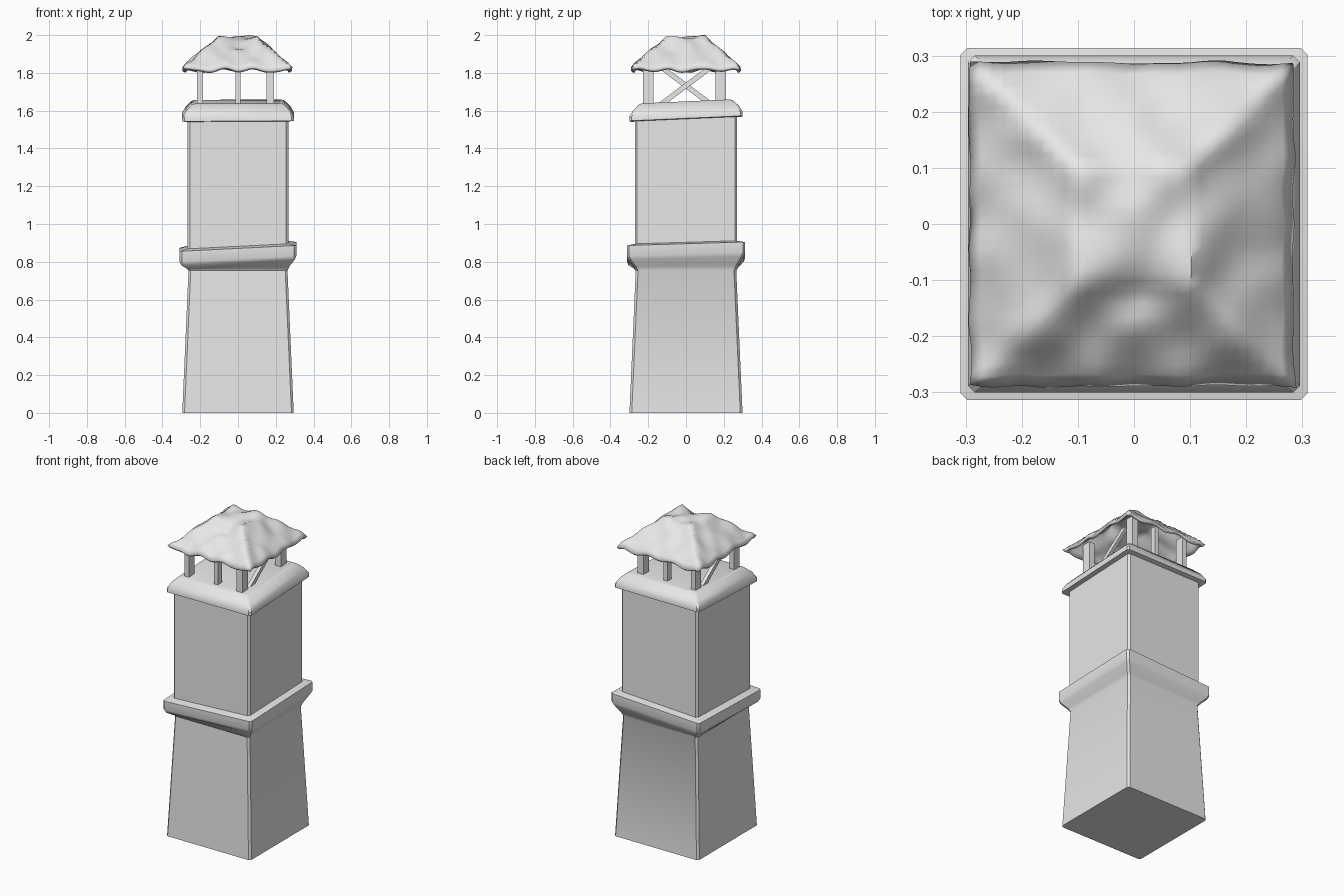
import bpy, bmesh, math
from mathutils import Vector, noise

cube = bpy.data.objects.get("Cube")
if cube:
    bpy.data.objects.remove(cube, do_unlink=True)

stone = bpy.data.materials.new("pale grey")
stone.use_nodes = True
GREY = (0.8, 0.8, 0.8, 1)
stone.diffuse_color = GREY
stone.node_tree.nodes["Principled BSDF"].inputs["Base Color"].default_value = GREY


def add_object(name, bm, smooth=None):
    bmesh.ops.recalc_face_normals(bm, faces=bm.faces)
    mesh = bpy.data.meshes.new(name)
    bm.to_mesh(mesh)
    bm.free()
    mesh.materials.append(stone)
    obj = bpy.data.objects.new(name, mesh)
    bpy.context.collection.objects.link(obj)
    if smooth:
        bpy.ops.object.select_all(action="DESELECT")
        obj.select_set(True)
        bpy.context.view_layer.objects.active = obj
        bpy.ops.object.shade_smooth_by_angle(angle=math.radians(smooth))
    return obj


def square_ring(bm, half, z, tilt, chamfer=0.012):
    # Square outline with clipped corners, leaning by tilt
    a, b = half, half - chamfer
    ring = []
    for x, y in ((a, b), (b, a), (-b, a), (-a, b), (-a, -b), (-b, -a), (b, -a), (a, -b)):
        ring.append(bm.verts.new((x, y * 1.015, z + tilt[0] * x + tilt[1] * y)))
    return ring


def square_loft(name, levels):
    bm = bmesh.new()
    rings = [square_ring(bm, *level) for level in levels]
    for low, high in zip(rings, rings[1:]):
        for i in range(8):
            j = (i + 1) % 8
            bm.faces.new((low[i], low[j], high[j], high[i]))
    bm.faces.new(rings[0])
    bm.faces.new(rings[-1])
    return add_object(name, bm, 35)


def beam(name, start, end, width, depth):
    # Rectangular timber between two points, width along x, depth along y
    bm = bmesh.new()
    ends = []
    for p in (start, end):
        ends.append([bm.verts.new(Vector(p) + Vector((sx * width / 2, sy * depth / 2, 0)))
                     for sx, sy in ((-1, -1), (1, -1), (1, 1), (-1, 1))])
    low, high = ends
    for i in range(4):
        j = (i + 1) % 4
        bm.faces.new((low[i], low[j], high[j], high[i]))
    bm.faces.new(low)
    bm.faces.new(high)
    return add_object(name, bm)


# Tower: tapered base, slanted ledge and upper shaft
LEVEL, LEDGE, CAP = (0, 0), (0.05, 0.03), (0.005, 0.045)
square_loft("tower_body", [
    (0.295, 0, LEVEL), (0.262, 0.755, LEVEL), (0.272, 0.772, (0.02, 0.01)),
    (0.300, 0.805, LEDGE), (0.309, 0.825, LEDGE), (0.309, 0.88, LEDGE),
    (0.267, 0.89, LEDGE), (0.267, 1.57, CAP)])

# Sloping cap on the shaft
square_loft("tower_cap", [
    (0.284, 1.555, CAP), (0.296, 1.558, CAP), (0.296, 1.578, CAP), (0.276, 1.612, CAP),
    (0.245, 1.643, CAP), (0.228, 1.648, CAP)])

# Posts: three along the front and three along the back
for side, y in (("front", -0.2), ("back", 0.185)):
    for place, x, width, depth in (("right", -0.2, 0.032, 0.055), ("middle", 0, 0.026, 0.04),
                                   ("left", 0.17, 0.04, 0.055)):
        beam(f"{side}_{place}_post", (x, y, 1.62), (x, y, 1.87), width, depth)

# One diagonal brace on each flank, leaning opposite ways
for side, x, lean in (("left", 0.175, 1), ("right", -0.2, -1)):
    beam(f"{side}_brace", (x, -0.15 * lean, 1.62), (x, 0.13 * lean, 1.83), 0.022, 0.045)


# Sagging thatched roof: a draped sheet with a dished top
def roof_height(x, y):
    r = max(abs(x), abs(y))
    points = ((0, 1.975), (0.1, 1.98), (0.135, 1.95), (0.2, 1.895), (0.265, 1.84), (0.3, 1.80))
    for (r0, z0), (r1, z1) in zip(points, points[1:]):
        if r <= r1:
            z = z0 + (z1 - z0) * (r - r0) / (r1 - r0)
            break
    else:
        z = points[-1][1]
    # Hollow on the front of the crown
    dent = math.exp(-((x - 0.01) / 0.07) ** 2 - ((y + 0.12) / 0.05) ** 2)
    ripple = noise.noise(Vector((x * 11, y * 11, 4)))
    wave = 0.008 * math.cos(x * 34) * math.cos(y * 34)
    return min(z + 0.016 * ripple + wave - 0.025 * dent, 1.99)


bm = bmesh.new()
bmesh.ops.create_grid(bm, x_segments=28, y_segments=28, size=0.289)
for v in bm.verts:
    x, y = v.co.x, v.co.y
    wobble = noise.noise_vector(Vector((x * 14, y * 14, 1))) * 0.007
    v.co = Vector((x + wobble.x - 0.003, y + wobble.y, roof_height(x, y)))
top = max(v.co.z for v in bm.verts)
for v in bm.verts:
    v.co.z += 2 - top
roof = add_object("thatched_roof", bm, 50)
# The sheet faces upward and thickens downward
if roof.data.polygons[0].normal.z < 0:
    roof.data.flip_normals()
shell = roof.modifiers.new("thickness", "SOLIDIFY")
shell.thickness = 0.018
shell.offset = -1
